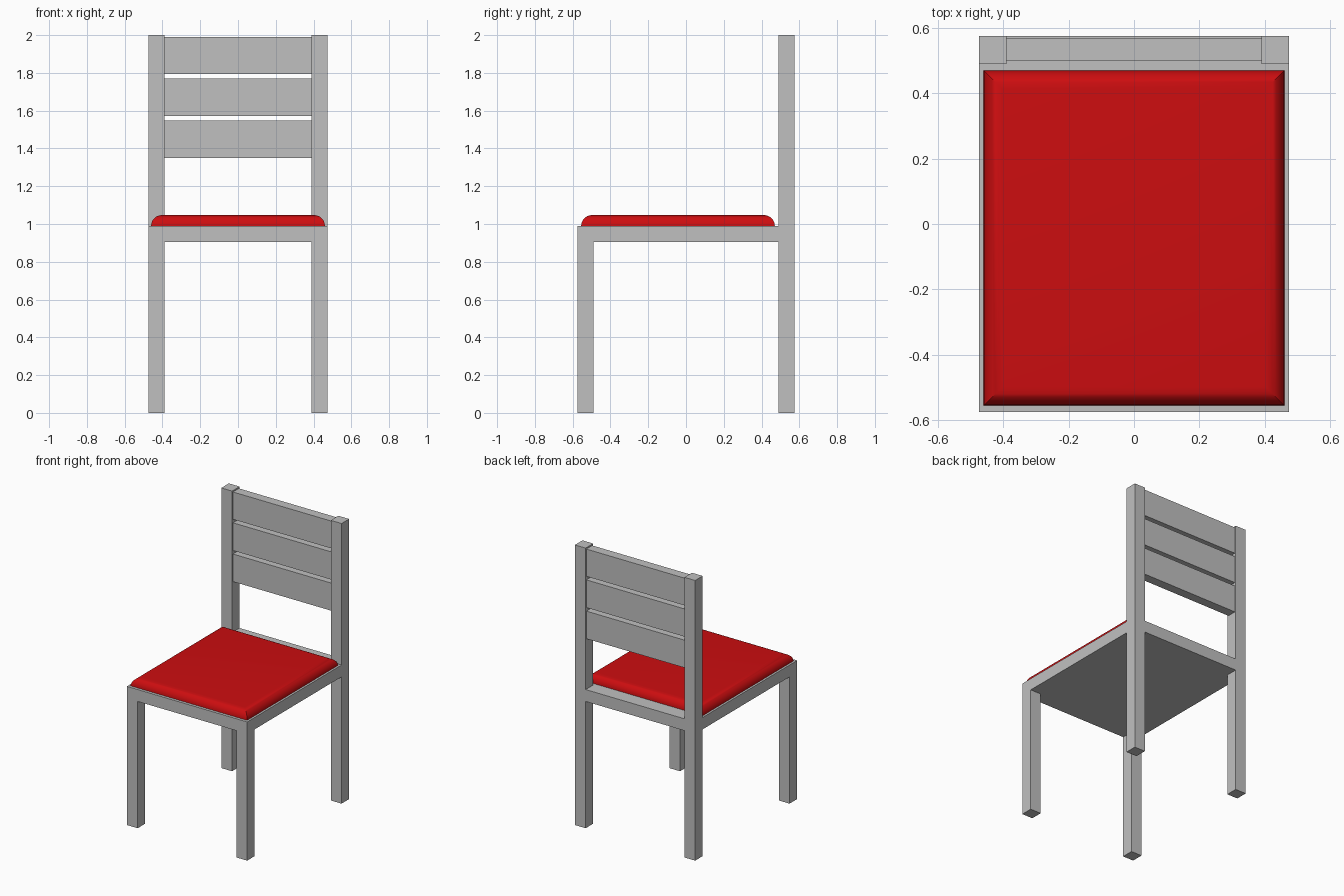
import bpy, bmesh, math

if "Cube" in bpy.data.objects:
    bpy.data.objects.remove(bpy.data.objects["Cube"])


def material(name, rgb):
    m = bpy.data.materials.new(name)
    m.diffuse_color = (*rgb, 1)
    m.use_nodes = True
    m.node_tree.nodes["Principled BSDF"].inputs["Base Color"].default_value = m.diffuse_color
    return m


GREY = material("grey_frame", (0.527, 0.527, 0.527))
RED = material("red_fabric", (0.604, 0.004, 0.005))

W, D, T = 0.475, 0.575, 0.085      # half width, half depth, leg thickness
SEAT_LOW, SEAT_TOP = 0.905, 0.99


def finish(bm, name, mat):
    bmesh.ops.recalc_face_normals(bm, faces=bm.faces)
    me = bpy.data.meshes.new(name)
    bm.to_mesh(me)
    bm.free()
    me.materials.append(mat)
    ob = bpy.data.objects.new(name, me)
    bpy.context.collection.objects.link(ob)
    return ob


def loft(name, rings, mat):
    """Skin a stack of (outline, z) rings and cap both ends."""
    bm = bmesh.new()
    loops = [[bm.verts.new((x, y, z)) for x, y in pts] for pts, z in rings]
    n = len(loops[0])
    for a, b in zip(loops, loops[1:]):
        for i in range(n):
            j = (i + 1) % n
            bm.faces.new((a[i], a[j], b[j], b[i]))
    bm.faces.new(loops[0][::-1])
    bm.faces.new(loops[-1])
    return finish(bm, name, mat)


def rect(x0, x1, y0, y1):
    return [(x0, y0), (x1, y0), (x1, y1), (x0, y1)]


def box(name, x0, x1, y0, y1, z0, z1, mat=GREY):
    r = rect(x0, x1, y0, y1)
    return loft(name, [(r, z0), (r, z1)], mat)


# Front legs and full-height rear posts
for side, x0 in (("left", -W), ("right", W - T)):
    box(f"front_leg_{side}", x0, x0 + T, -D, -D + T, 0, SEAT_LOW)
    box(f"rear_post_{side}", x0, x0 + T, D - T, D, 0, 2)

# Seat slab, notched around the rear posts
outline = [(-W, -D), (W, -D), (W, D - T), (W - T, D - T),
           (W - T, D), (T - W, D), (T - W, D - T), (-W, D - T)]
loft("seat", [(outline, SEAT_LOW), (outline, SEAT_TOP)], GREY)

# Backrest slats
for i, (z0, z1) in enumerate(((1.35, 1.547), (1.572, 1.77), (1.795, 1.99))):
    box(f"back_slat_{i + 1}", T - W, W - T, 0.50, 0.567, z0, z1)

# Cushion with a quarter-round top edge and mitred corners
R, STEPS = 0.057, 8
rings = []
for i in range(STEPS + 1):
    a = math.pi / 2 * i / STEPS
    inset = R * (1 - math.cos(a))
    rings.append((rect(-0.46 + inset, 0.46 - inset, -0.555 + inset, 0.47 - inset),
                  SEAT_TOP + R * math.sin(a)))
cushion = loft("cushion", rings, RED)
bpy.context.view_layer.objects.active = cushion
cushion.select_set(True)
bpy.ops.object.shade_smooth_by_angle(angle=math.radians(30))
